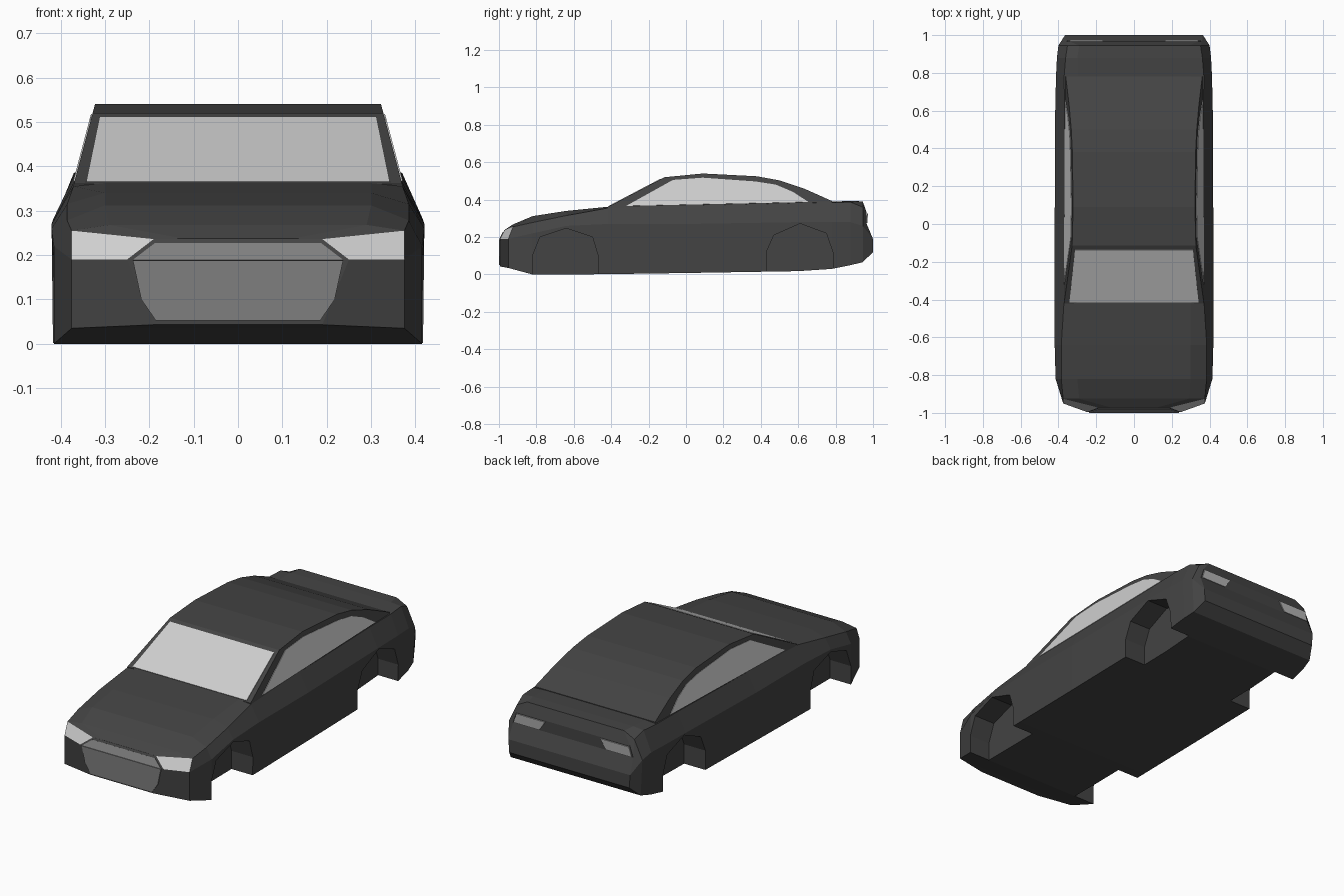
import bpy, bmesh
from mathutils import Vector

if "Cube" in bpy.data.objects:
    bpy.data.objects.remove(bpy.data.objects["Cube"])


def material(name, v):
    m = bpy.data.materials.new(name)
    m.diffuse_color = (v, v, v, 1)
    m.use_nodes = True
    m.node_tree.nodes["Principled BSDF"].inputs["Base Color"].default_value = m.diffuse_color
    return m


PAINT = material("dark_paint", 0.057)
GLASS = material("pale_glass", 0.62)
GRILLE = material("grille_grey", 0.21)
TAIL = material("tail_light_grey", 0.45)


def make(name, verts, faces, mats=(PAINT,), rule=None):
    bm = bmesh.new()
    vs = [bm.verts.new(v) for v in verts]
    for i, f in enumerate(faces):
        face = bm.faces.new([vs[k] for k in f])
        face.material_index = rule(i) if rule else 0
    bmesh.ops.recalc_face_normals(bm, faces=bm.faces)
    me = bpy.data.meshes.new(name)
    bm.to_mesh(me)
    bm.free()
    for m in mats:
        me.materials.append(m)
    ob = bpy.data.objects.new(name, me)
    bpy.context.collection.objects.link(ob)
    return ob


def prism(a, b):
    """Vertices and faces of a solid between two matching outlines."""
    n = len(a)
    faces = [list(range(n)), list(range(n, 2 * n))]
    faces += [[i, (i + 1) % n, n + (i + 1) % n, n + i] for i in range(n)]
    return list(a) + list(b), faces


def plate(name, pts, out, mat, sides=(1,)):
    """Thin plate centred on a surface, sticking out 3 mm along 'out'."""
    for s in sides:
        off = Vector(out).normalized() * 0.003
        a = [Vector(p) + off for p in pts]
        b = [Vector(p) - off for p in pts]
        v, f = prism(a, b)
        make(name + ("" if len(sides) == 1 else "_right" if s > 0 else "_left"),
             [(p.x * s, p.y, p.z) for p in v], f, (mat,))


# Lower body: cross sections lofted from nose to tail
# y, upper y shift, sill x z, waist x z, shoulder x z, deck x z
ROWS = [
    (-0.995, .023, .190, .043, .250, .19, .190, .236, .12, .237),
    (-0.95, .025, .375, .035, .375, .19, .375, .255, .29, .268),
    (-0.82, 0, .415, .000, .415, .22, .385, .278, .30, .312),
    (-0.64, 0, .417, .000, .420, .26, .385, .315, .30, .340),
    (-0.42, 0, .417, .002, .420, .27, .371, .355, .30, .362),
    (0.00, 0, .417, .008, .420, .27, .368, .368, .30, .372),
    (0.60, 0, .417, .018, .417, .28, .368, .382, .30, .387),
    (0.78, 0, .411, .030, .413, .28, .370, .385, .30, .390),
    (0.88, 0, .404, .050, .408, .28, .362, .387, .30, .393),
    (0.945, 0, .390, .066, .400, .26, .352, .360, .29, .391),
    (1.00, -.034, .360, .120, .365, .19, .360, .270, .34, .330),
]
verts, faces = [], []
for y, dy, *p in ROWS:
    half = [(p[i], y + (dy if i > 2 else 0), p[i + 1]) for i in range(0, 8, 2)]
    verts += half + [(-x, yy, z) for x, yy, z in reversed(half)]
last = len(ROWS) - 1
for r in range(last):
    for i in range(8):
        j = (i + 1) % 8
        faces.append([r * 8 + i, r * 8 + j, r * 8 + 8 + j, r * 8 + 8 + i])
for base in (0, last * 8):
    for i in range(3):
        faces.append([base + i, base + i + 1, base + 6 - i, base + 7 - i])
# headlights are the upper faces of the first loft span
body = make("body", verts, faces, (PAINT, GLASS), lambda i: 1 if i in (1, 5) else 0)

# Wheel arches cut into the body
ARCHES = {
    "front": [(-.82, -.1), (-.82, .1), (-.78, .2), (-.64, .247), (-.5, .2), (-.47, .1), (-.47, -.1)],
    "rear": [(.43, -.1), (.43, .12), (.47, .21), (.61, .272), (.75, .22), (.785, .12), (.785, -.1)],
}
cutters = []
for name, outline in ARCHES.items():
    for s in (1, -1):
        v, f = prism([(s * .29, y, z) for y, z in outline], [(s * .6, y, z) for y, z in outline])
        c = make(f"{name}_arch_cutter", v, f)
        c.hide_render = True
        mod = body.modifiers.new("arch", 'BOOLEAN')
        mod.operation = 'DIFFERENCE'
        mod.solver = 'EXACT'
        mod.object = c
        cutters.append(c)
dg = bpy.context.evaluated_depsgraph_get()
cut = bpy.data.meshes.new_from_object(body.evaluated_get(dg))
body.modifiers.clear()
body.data = cut
for c in cutters:
    bpy.data.objects.remove(c)


# Cabin: side profile leaning inwards with height
def side_x(z):
    return .37 - .265 * (z - .36)


PROFILE = [(-.42, .34), (-.42, .36), (-.115, .52), (.09, .54), (.38, .525),
           (.5, .503), (.63, .46), (.78, .393), (.78, .34)]
v, f = prism([(side_x(z), y, z) for y, z in PROFILE], [(-side_x(z), y, z) for y, z in PROFILE])
n = len(PROFILE)
make("cabin", v, f)

# Side windows
WINDOW = [(-.32, .366), (-.07, .505), (.09, .517), (.37, .497), (.48, .48), (.57, .442), (.655, .387)]
for s in (1, -1):
    plate("side_window_" + ("right" if s > 0 else "left"),
          [(s * side_x(z), y, z) for y, z in WINDOW], (s, 0, .265), GLASS)


# Windscreen
def screen(x, y):
    return (x, y, .36 + (y + .42) * .16 / .305)


plate("windscreen", [screen(-.342, -.414), screen(.342, -.414), screen(.312, -.135), screen(-.312, -.135)],
      (0, -.16, .305), GLASS)

# Grille: upright lower panel and tilted upper panel
plate("grille_lower", [(-.185, -.997, .052), (.185, -.997, .052), (.218, -.997, .1), (.237, -.997, .188),
                       (-.237, -.997, .188), (-.218, -.997, .1)], (0, -1, 0), GRILLE)
plate("grille_upper", [(-.237, -.996, .188), (.237, -.996, .188), (.187, -.977, .226), (-.187, -.977, .226)],
      (0, -2, 1), GRILLE)

# Tail lights
plate("tail_light", [(.165, .97, .325), (.338, .97, .325), (.352, .967, .275), (.2, .967, .275)],
      (0, 1, 0), TAIL, sides=(1, -1))
